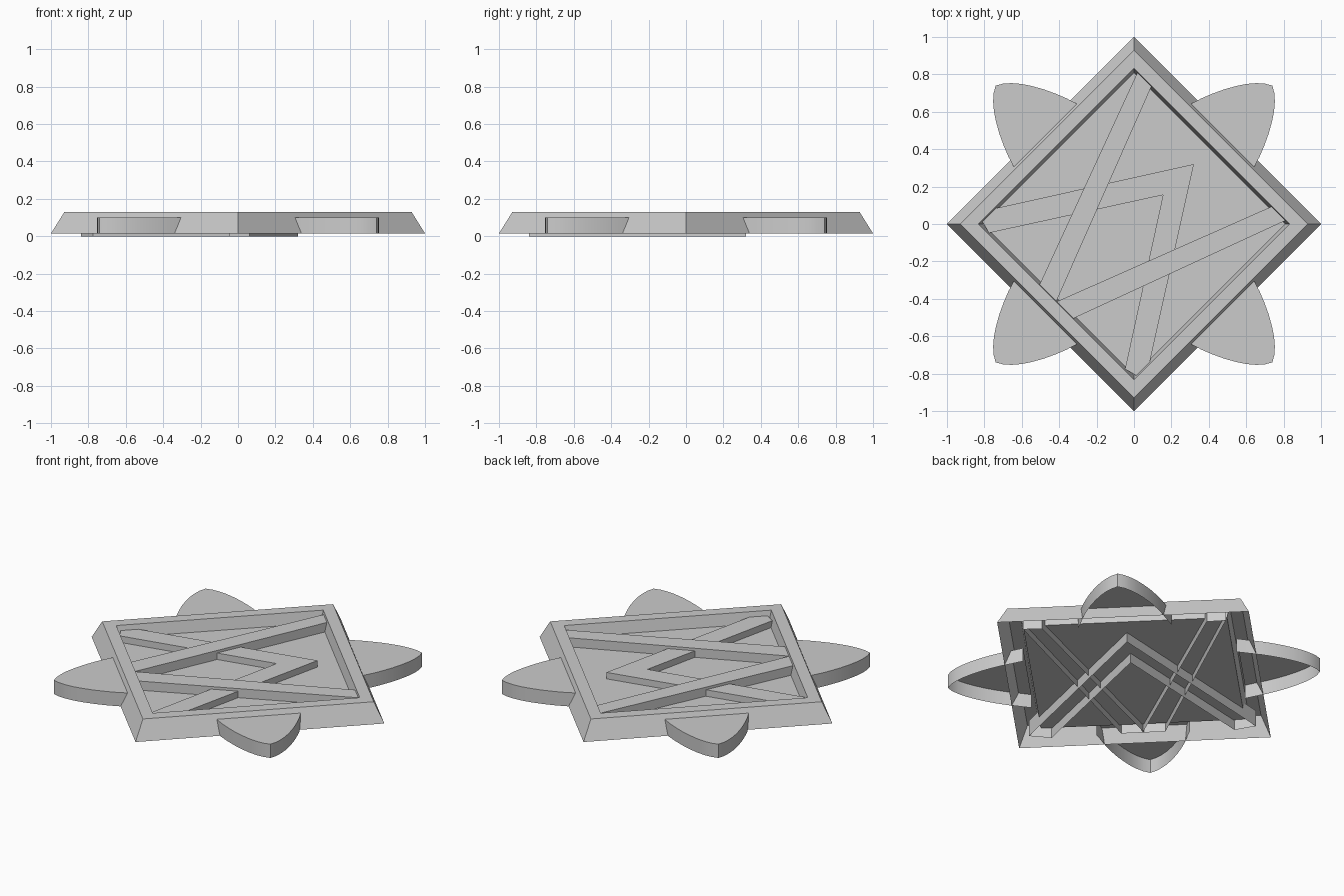
import bpy, math

if "Cube" in bpy.data.objects:
    bpy.data.objects.remove(bpy.data.objects["Cube"])

def mesh_object(name, verts, faces):
    me = bpy.data.meshes.new(name)
    me.from_pydata(verts, [], faces)
    me.update()
    ob = bpy.data.objects.new(name, me)
    bpy.context.collection.objects.link(ob)
    return ob

def open_prism(name, outline, z0, z1, open_end=False):
    """Walls and top cap over a counter-clockwise outline; underside open."""
    n = len(outline)
    verts = [(x, y, z0) for x, y in outline] + [(x, y, z1) for x, y in outline]
    walls = n - 1 if open_end else n
    faces = [(i, (i + 1) % n, n + (i + 1) % n, n + i) for i in range(walls)]
    faces.append(tuple(range(n, 2 * n)))
    return mesh_object(name, verts, faces)

def swap_xy(outline):
    return [(y, x) for x, y in reversed(outline)]

# Diamond frame: sloped outside, flat rim, inner wall and recessed floor
rings = [(1.0, 0.015), (0.928, 0.13), (0.832, 0.13), (0.81, 0.06)]
verts = [(r * math.cos(k * math.pi / 2), r * math.sin(k * math.pi / 2), z)
         for r, z in rings for k in range(4)]
faces = [(4 * j + k, 4 * j + (k + 1) % 4, 4 * j + 4 + (k + 1) % 4, 4 * j + 4 + k)
         for j in range(len(rings) - 1) for k in range(4)]
faces.append((12, 13, 14, 15))
mesh_object("diamond_frame", verts, faces)

# Two straight bars, mirrored across the diagonal
bar = [(0.03, 0.835), (-0.51, -0.335), (-0.42, -0.425), (0.103, 0.757)]
open_prism("long_bar_left", bar, 0.018, 0.116)
open_prism("long_bar_right", swap_xy(bar), 0.018, 0.116)

# Chevron bar passing below the straight bars
arm = [(0.32, 0.32), (-0.84, 0.062), (-0.775, -0.048), (0.155, 0.155)]
chevron = arm + [(y, x) for x, y in reversed(arm[1:3])]
open_prism("chevron_bar", chevron, 0.0, 0.1)

# Four pointed petals with curved sides
side = [(0.60, 0.262), (0.665, 0.24), (0.73, 0.22), (0.79, 0.196), (0.85, 0.168),
        (0.905, 0.137), (0.955, 0.104), (0.995, 0.07), (1.025, 0.037)]
petal = [(u, -w) for u, w in side] + [(1.046, 0)] + [(u, w) for u, w in reversed(side)]
for k in range(4):
    a = math.pi / 4 + k * math.pi / 2
    pts = [(u * math.cos(a) - w * math.sin(a), u * math.sin(a) + w * math.cos(a))
           for u, w in petal]
    ob = open_prism(f"petal_{k + 1}", pts, 0.015, 0.1, open_end=True)
    bpy.ops.object.select_all(action='DESELECT')
    ob.select_set(True)
    bpy.context.view_layer.objects.active = ob
    bpy.ops.object.shade_smooth_by_angle(angle=math.radians(30))
